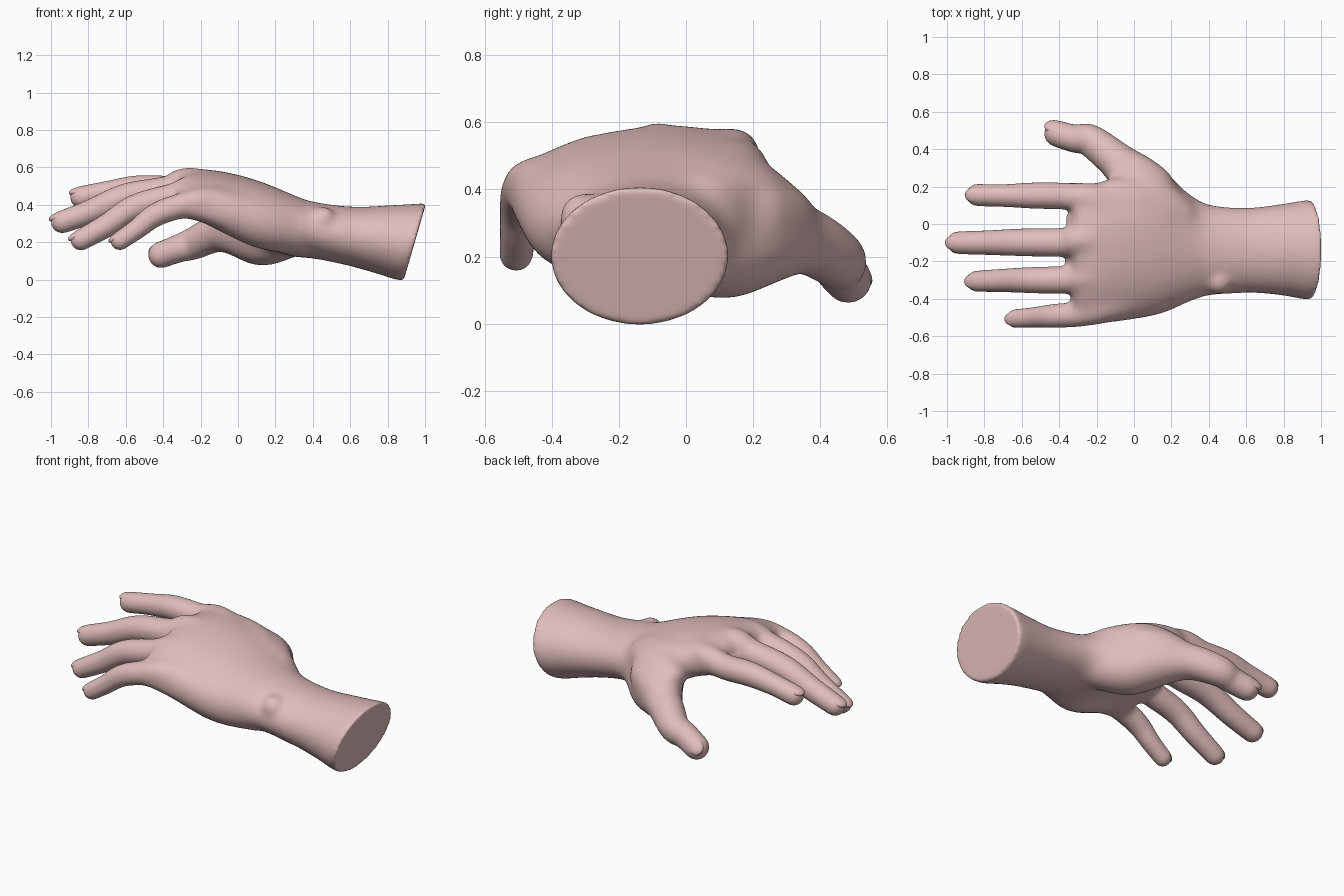
import bpy, bmesh, math
from mathutils import Vector, Matrix

if "Cube" in bpy.data.objects:
    bpy.data.objects.remove(bpy.data.objects["Cube"])

skin = bpy.data.materials.new("skin")
skin.diffuse_color = (0.75, 0.51, 0.50, 1)
skin.use_nodes = True
skin.node_tree.nodes["Principled BSDF"].inputs["Base Color"].default_value = skin.diffuse_color


def spline(pts, steps=8):
    """Catmull-Rom resampling of tuples of any length."""
    out = []
    for i in range(len(pts) - 1):
        a, b = pts[max(i - 1, 0)], pts[i]
        c, d = pts[i + 1], pts[min(i + 2, len(pts) - 1)]
        for k in range(steps):
            t = k / steps
            out.append([0.5 * (2 * q + (r - p) * t + (2 * p - 5 * q + 4 * r - s) * t * t
                               + (3 * q - p - 3 * r + s) * t ** 3)
                        for p, q, r, s in zip(a, b, c, d)])
    return out + [list(pts[-1])]


def loft(bm, rings):
    """Closed skin over rings of points."""
    vs = [[bm.verts.new(p) for p in ring] for ring in rings]
    n = len(vs[0])
    for a, b in zip(vs, vs[1:]):
        for i in range(n):
            j = (i + 1) % n
            bm.faces.new((a[i], a[j], b[j], b[i]))
    bm.faces.new(vs[0][::-1])
    bm.faces.new(vs[-1])


def tube(bm, nodes):
    """Round limb through (x, y, z, radius) nodes with ball ends."""
    pts = spline(nodes)
    rings = []
    for i, p in enumerate(pts):
        c = Vector(p[:3])
        t = (Vector(pts[min(i + 1, len(pts) - 1)][:3]) - Vector(pts[max(i - 1, 0)][:3])).normalized()
        side = t.cross(Vector((0, 0, 1))).normalized()
        up = side.cross(t)
        rings.append([c + p[3] * (side * math.cos(a) + up * math.sin(a))
                      for a in (math.tau * k / 32 for k in range(32))])
    loft(bm, rings)
    for p in (pts[0], pts[-1]):
        bmesh.ops.create_uvsphere(bm, u_segments=24, v_segments=16, radius=p[3],
                                  matrix=Matrix.Translation(p[:3]))


def palm_ring(s):
    x, y0, y1, top, bot, tilt, arch, shear = s
    yc, a, zc, b = (y0 + y1) / 2, (y1 - y0) / 2, (top + bot) / 2, (top - bot) / 2
    p = 1 - 0.8 * arch
    ring = []
    for k in range(64):
        c, sn = math.cos(math.tau * k / 64), math.sin(math.tau * k / 64)
        dy = a * math.copysign(abs(c) ** p, c)
        dz = b * math.copysign(abs(sn) ** p, sn)
        ring.append((x + shear * dz, yc + dy, zc + dz + tilt * dy - arch * dy * dy))
    return ring


bm = bmesh.new()

# forearm, wrist and palm: x, y range, z top, z bottom, tilt, arch, slant
sections = [
    (-0.33, -0.50, 0.18, 0.525, 0.40, 0.13, 0.30, 0),
    (-0.29, -0.53, 0.21, 0.565, 0.37, 0.13, 0.30, 0),
    (-0.20, -0.535, 0.22, 0.583, 0.34, 0.12, 0.30, 0),
    (-0.05, -0.515, 0.24, 0.567, 0.28, 0.10, 0.30, 0),
    (0.10, -0.49, 0.24, 0.53, 0.20, 0.06, 0.25, 0),
    (0.20, -0.46, 0.215, 0.493, 0.15, 0.03, 0.18, 0),
    (0.30, -0.417, 0.16, 0.452, 0.12, 0, 0.08, 0),
    (0.40, -0.382, 0.107, 0.417, 0.112, 0, 0, 0),
    (0.60, -0.37, 0.09, 0.39, 0.075, 0, 0, 0.12),
    (0.78, -0.38, 0.105, 0.397, 0.032, 0, 0, 0.22),
    (0.90, -0.40, 0.124, 0.405, 0.001, 0, 0, 0.29),
    (0.946, -0.402, 0.126, 0.408, -0.003, 0, 0, 0.29)]
loft(bm, [palm_ring(s) for s in spline(sections, 6)])

# fingers, each ending just behind the tip
fingers = {
    "index": [(0.1, 0.02, 0.42, 0.06), (-0.19, 0.13, 0.505, 0.08), (-0.36, 0.148, 0.485, 0.073),
              (-0.54, 0.152, 0.487, 0.070), (-0.70, 0.152, 0.466, 0.061), (-0.838, 0.155, 0.44, 0.060)],
    "middle": [(0.1, -0.09, 0.43, 0.07), (-0.24, -0.082, 0.517, 0.084), (-0.38, -0.098, 0.475, 0.078),
               (-0.60, -0.098, 0.44, 0.074), (-0.79, -0.1, 0.362, 0.066), (-0.94, -0.1, 0.308, 0.061)],
    "ring": [(0.1, -0.22, 0.41, 0.07), (-0.20, -0.28, 0.482, 0.08), (-0.35, -0.298, 0.44, 0.075),
             (-0.55, -0.3, 0.385, 0.070), (-0.70, -0.302, 0.29, 0.063), (-0.84, -0.306, 0.212, 0.057)],
    "little": [(0.1, -0.34, 0.37, 0.08), (-0.15, -0.45, 0.42, 0.077), (-0.30, -0.482, 0.395, 0.071),
               (-0.44, -0.492, 0.345, 0.063), (-0.54, -0.5, 0.27, 0.055), (-0.632, -0.506, 0.207, 0.051)],
    "thumb": [(0.30, -0.03, 0.25, 0.125), (0.14, 0.1, 0.222, 0.152), (0.03, 0.22, 0.245, 0.138),
              (-0.10, 0.345, 0.25, 0.106), (-0.23, 0.445, 0.195, 0.088), (-0.32, 0.457, 0.165, 0.075),
              (-0.41, 0.483, 0.132, 0.071)]}
for nodes in fingers.values():
    tube(bm, nodes)

# skin between thumb and index, filled from the back of the hand down
tube(bm, [(0.24, 0.05, 0.36, 0.10), (0.08, 0.18, 0.385, 0.105), (-0.06, 0.255, 0.36, 0.085)])
tube(bm, [(0.16, 0.06, 0.41, 0.09), (0.0, 0.14, 0.447, 0.095), (-0.12, 0.17, 0.47, 0.08)])
tube(bm, [(0.10, 0.20, 0.33, 0.12), (0.0, 0.28, 0.31, 0.11), (-0.08, 0.32, 0.28, 0.09)])

# heel of the palm and wrist bone
tube(bm, [(0.30, -0.27, 0.25, 0.12), (0.12, -0.35, 0.30, 0.135), (-0.10, -0.415, 0.38, 0.112)])
bmesh.ops.create_uvsphere(bm, u_segments=24, v_segments=16, radius=0.072,
                          matrix=Matrix.Translation((0.455, -0.304, 0.318)))
# webs between the fingers
for x, y, z in ((-0.32, 0.025, 0.46), (-0.32, -0.2, 0.445), (-0.29, -0.4, 0.405)):
    bmesh.ops.create_uvsphere(bm, u_segments=24, v_segments=16, radius=0.05,
                              matrix=Matrix.Translation((x, y, z)))
bmesh.ops.recalc_face_normals(bm, faces=bm.faces)
mesh = bpy.data.meshes.new("hand")
bm.to_mesh(mesh)
bm.free()
hand = bpy.data.objects.new("hand", mesh)
bpy.context.collection.objects.link(hand)
bpy.context.view_layer.objects.active = hand
hand.select_set(True)

# fuse everything into one skin, then soften, most of all over the palm
rm = hand.modifiers.new("fuse", "REMESH")
rm.mode = "VOXEL"
rm.voxel_size = 0.0095
bpy.ops.object.modifier_apply(modifier="fuse")
group = hand.vertex_groups.new(name="palm")
for v in hand.data.vertices:
    w = min(1, max(0, (v.co.x + 0.42) / 0.27)) * min(1, max(0, (0.8 - v.co.x) / 0.2))
    if v.co.y > 0.3:
        w *= min(1, max(0, (v.co.x + 0.25) / 0.2))
    if abs(v.co.x - 0.455) < 0.12 and v.co.y < -0.2:
        w *= 0.2
    group.add([v.index], w, "REPLACE")
for name, count, vg in (("soften", 12, ""), ("soften_palm", 150, "palm")):
    sm = hand.modifiers.new(name, "SMOOTH")
    sm.factor, sm.iterations, sm.vertex_group = 0.5, count, vg
    bpy.ops.object.modifier_apply(modifier=name)
hand.data.materials.clear()
hand.data.materials.append(skin)
bpy.ops.object.shade_smooth_by_angle(angle=math.radians(60))

# nails: flattened shells set into the back of each tip
for name, nodes in fingers.items():
    tip, r = Vector(nodes[-1][:3]), nodes[-1][3]
    t = (tip - Vector(nodes[-2][:3])).normalized()
    up = Vector((0, 0.75, 0.6)) if name == "thumb" else Vector((0, 0, 1))
    up = (up - t * up.dot(t)).normalized()
    side = up.cross(t)
    rot = Matrix((t, side, up)).transposed().to_4x4()
    nb = bmesh.new()
    bmesh.ops.create_uvsphere(nb, u_segments=24, v_segments=12, radius=1,
                              matrix=Matrix.Translation(tip + up * r * 0.56 + t * r * 0.15) @ rot
                              @ Matrix.Diagonal((r * 0.88, r * 0.68, r * 0.38, 1)))
    nm = bpy.data.meshes.new(name + "_nail")
    nb.to_mesh(nm)
    nb.free()
    nm.polygons.foreach_set("use_smooth", [True] * len(nm.polygons))
    nm.materials.append(skin)
    bpy.context.collection.objects.link(bpy.data.objects.new(name + "_nail", nm))
